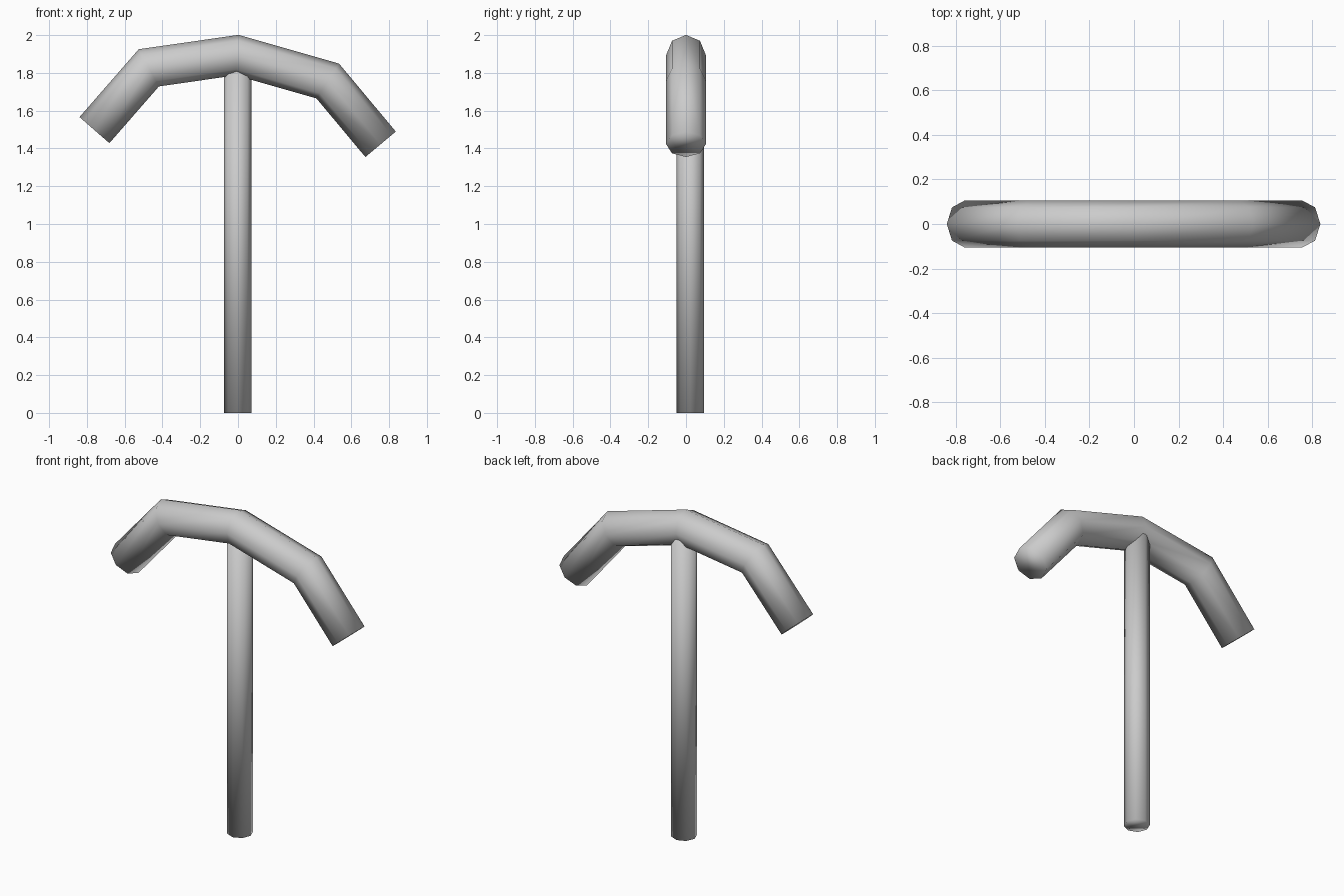
import bpy, bmesh, math
from mathutils import Vector

cube = bpy.data.objects.get("Cube")
if cube:
    bpy.data.objects.remove(cube)

grey = bpy.data.materials.new("plain_grey")
grey.use_nodes = True
COLOUR = (0.6, 0.6, 0.6, 1)
grey.diffuse_color = COLOUR
grey.node_tree.nodes["Principled BSDF"].inputs["Base Color"].default_value = COLOUR


def tube(name, path, radius, sides=8):
    """Capped tube with mitred bends along a path lying in an xz plane."""
    pts = [Vector(p) for p in path]
    side = Vector((0, 1, 0))
    bm = bmesh.new()
    rings = []
    for i, p in enumerate(pts):
        before = (p - pts[i - 1]).normalized() if i else None
        after = (pts[i + 1] - p).normalized() if i + 1 < len(pts) else None
        before, after = before or after, after or before
        tangent = (before + after).normalized()
        normal = tangent.cross(side)
        stretch = radius / tangent.dot(before)
        ring = []
        for k in range(sides):
            a = 2 * math.pi * k / sides
            ring.append(bm.verts.new(p + normal * math.cos(a) * stretch
                                     + side * math.sin(a) * radius))
        rings.append(ring)
    for r, s in zip(rings, rings[1:]):
        for k in range(sides):
            n = (k + 1) % sides
            bm.faces.new((r[k], r[n], s[n], s[k]))
    bm.faces.new(rings[0])
    bm.faces.new(rings[-1])
    bmesh.ops.recalc_face_normals(bm, faces=bm.faces)
    for f in bm.faces:
        f.smooth = True
    mesh = bpy.data.meshes.new(name)
    bm.to_mesh(mesh)
    bm.free()
    mesh.materials.append(grey)
    obj = bpy.data.objects.new(name, mesh)
    bpy.context.collection.objects.link(obj)
    return obj


# Upright shaft, set slightly behind the centre of the head
tube("shaft", [(-0.002, 0.022, 0), (-0.002, 0.022, 1.85)], 0.073)

# Bent, drooping head
tube("curved_head", [(-0.76, 0, 1.497), (-0.472, 0, 1.827), (-0.004, 0, 1.894),
                     (0.475, 0, 1.757), (0.755, 0, 1.422)], 0.105)
